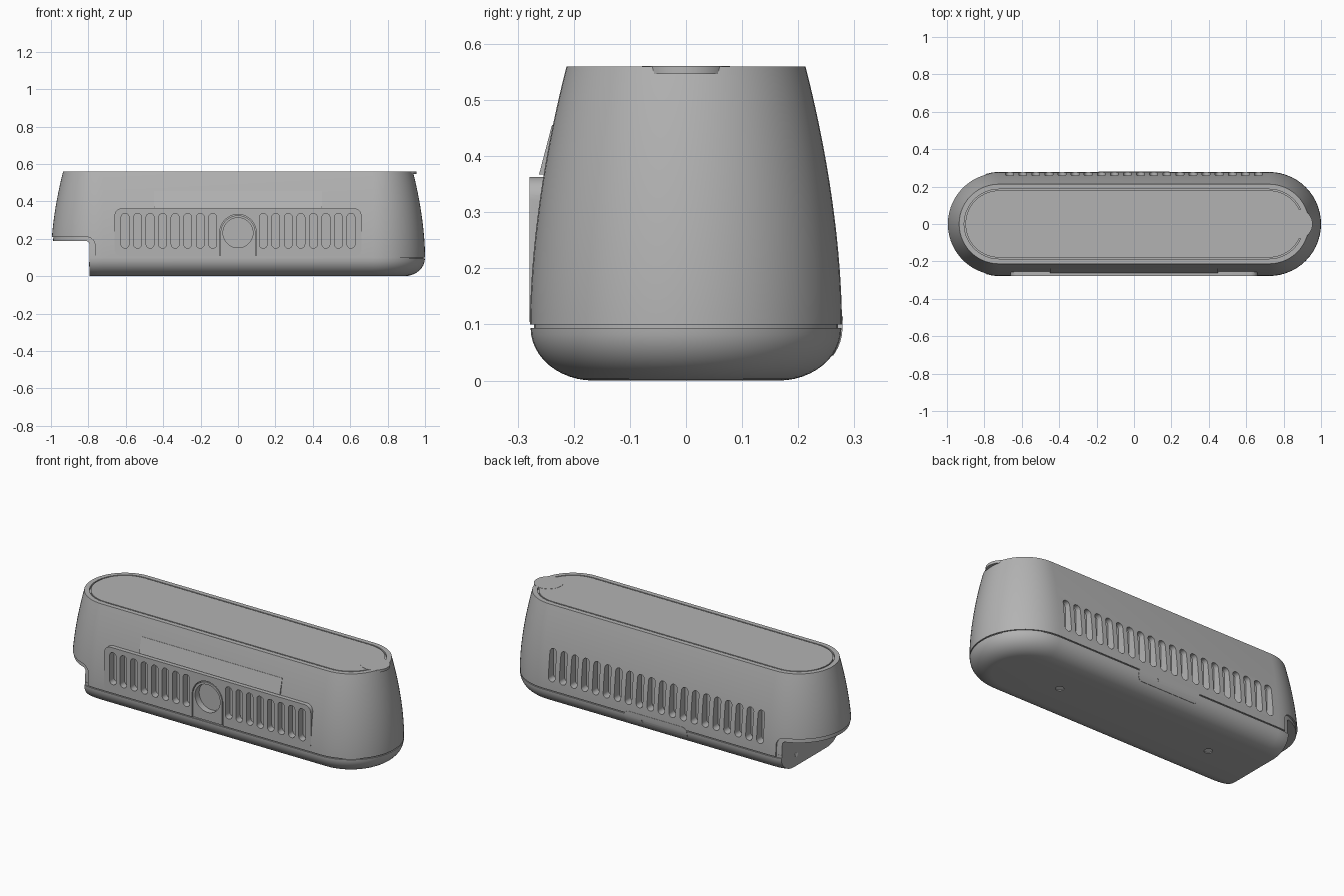
import bpy, bmesh, math
from mathutils import Vector

cube = bpy.data.objects.get("Cube")
if cube:
    bpy.data.objects.remove(cube, do_unlink=True)

STRAIGHT = 0.722   # half length of the straight sides
TOP = 0.56
SEAM = 0.1


def material(name, value):
    m = bpy.data.materials.new(name)
    m.use_nodes = True
    color = (value, value, value, 1)
    m.diffuse_color = color
    m.node_tree.nodes["Principled BSDF"].inputs["Base Color"].default_value = color
    return m


GREY = material("mid grey", 0.45)
PALE = material("pale grey", 0.75)


def finish(bm, name, mat):
    bmesh.ops.recalc_face_normals(bm, faces=bm.faces)
    mesh = bpy.data.meshes.new(name)
    bm.to_mesh(mesh)
    bm.free()
    mesh.materials.append(mat)
    obj = bpy.data.objects.new(name, mesh)
    bpy.context.collection.objects.link(obj)
    return obj


def bridge(bm, rings):
    n = len(rings[0])
    for a, b in zip(rings, rings[1:]):
        for i in range(n):
            bm.faces.new((a[i], a[(i + 1) % n], b[(i + 1) % n], b[i]))
    bm.faces.new(rings[0])
    bm.faces.new(rings[-1])


def loft(name, profile, mat=GREY, n=28):
    """Stack pill-shaped rings given as (half width, height)."""
    bm = bmesh.new()
    rings = []
    for r, z in profile:
        ring = []
        for side in (1, -1):
            for i in range(n + 1):
                a = math.pi * (i / n - 0.5)
                ring.append(bm.verts.new((side * (STRAIGHT + r * math.cos(a)),
                                          side * r * math.sin(a), z)))
        rings.append(ring)
    bridge(bm, rings)
    return finish(bm, name, mat)


def prism(name, outlines, lo, hi, axis="y", mat=GREY):
    """Extrude flat outlines along one axis."""
    place = {"x": lambda p, d: (d, p[0], p[1]),
             "y": lambda p, d: (p[0], d, p[1]),
             "z": lambda p, d: (p[0], p[1], d)}[axis]
    bm = bmesh.new()
    for pts in outlines:
        bridge(bm, [[bm.verts.new(place(p, d)) for p in pts] for d in (lo, hi)])
    return finish(bm, name, mat)


def rounded(x0, x1, z0, z1, r, n=8):
    pts = []
    corners = ((x1 - r, z1 - r), (x0 + r, z1 - r), (x0 + r, z0 + r), (x1 - r, z0 + r))
    for k, (cx, cz) in enumerate(corners):
        for i in range(n + 1):
            a = math.pi / 2 * (k + i / n)
            pts.append((cx + r * math.cos(a), cz + r * math.sin(a)))
    return pts


def circle(cx, cy, r, n=40):
    return [(cx + r * math.cos(math.tau * i / n), cy + r * math.sin(math.tau * i / n))
            for i in range(n)]


def arch(w, bottom, n=32):
    arc = [(w * math.cos(math.pi * i / n), 0.232 + w * math.sin(math.pi * i / n))
           for i in range(n + 1)]
    return [(w, bottom)] + arc + [(-w, bottom)]


def combine(obj, other, op="DIFFERENCE", keep=False):
    mod = obj.modifiers.new("cut", "BOOLEAN")
    mod.operation, mod.object, mod.solver = op, other, "EXACT"
    bpy.context.view_layer.objects.active = obj
    bpy.ops.object.modifier_apply(modifier=mod.name)
    if not keep:
        bpy.data.objects.remove(other, do_unlink=True)


def shell_radius(z):
    return 0.278 - 0.065 * max(0, (z - SEAM) / (TOP - SEAM)) ** 1.8


def base_profile(grow=0.0, n=12):
    return [(0.165 + grow + 0.112 * math.sin(math.pi / 2 * i / n),
             0.094 * (1 - math.cos(math.pi / 2 * i / n))) for i in range(n + 1)]


def heights(a, b, n):
    return [a + (b - a) * i / n for i in range(n + 1)]


# Upper shell, with the lid outline grooved into its top
wall = [(shell_radius(z), z) for z in heights(SEAM, TOP, 24)]
lid = [(0.186, TOP), (0.186, TOP - 0.012), (0.179, TOP - 0.012), (0.179, TOP)]
shell = loft("upper_shell", wall + lid)

# Upright front panel carrying the vents
panel = prism("front_panel", [rounded(-0.66, 0.66, 0.104, 0.363, 0.04)], -0.2785, -0.2)
combine(shell, panel, "UNION")

# Vent slots, front in two banks and back in one row
front_x = [s * (0.135 + 0.067 * i) for s in (1, -1) for i in range(8)]
back_x = [0.07 * (i - 9.5) for i in range(20)]


def slots(xs):
    return [rounded(x - 0.021, x + 0.021, 0.15, 0.335, 0.0205) for x in xs]


combine(shell, prism("front_slots", slots(front_x), -0.35, -0.238))
combine(shell, prism("back_slots", slots(back_x), 0.228, 0.35))

# Seat for the round port, and the larger corner notch
combine(shell, prism("port_seat", [arch(0.098, 0.05)], -0.35, -0.23))
combine(shell, prism("outer_notch", [rounded(-1.3, -0.765, -0.3, 0.21, 0.045)], -0.5, 0.5))

# Arched port housing with a round recess
port = prism("port_housing", [arch(0.093, 0.103)], -0.278, -0.225)
combine(port, prism("port_hole", [circle(0, 0.232, 0.08)], -0.35, -0.24))

# Thin sloping plate above the front panel
plate = prism("front_plate", [[(-0.262, 0.367), (-0.239, 0.455),
                               (-0.215, 0.455), (-0.23, 0.367)]], -0.45, 0.45, "x")

# Rounded base with a recessed seam
base = loft("base", base_profile() + [(0.271, 0.094), (0.271, 0.11)])
notch = prism("inner_notch", [rounded(-1.3, -0.795, -0.3, 0.187, 0.015)], -0.5, 0.5)
combine(base, notch, keep=True)
holes = [circle(x, 0, 0.022, 24) for x in (-0.49, 0.49)]
combine(base, prism("screw_holes", holes, -0.1, 0.012, "z"))

# Inner lip that lines the corner notch
lip = loft("notch_lip", [(shell_radius(z) - 0.008, z) for z in heights(0.102, 0.3, 10)])
combine(lip, notch)
combine(lip, prism("lip_trim", [rounded(-0.72, 1.3, -0.2, 0.6, 0.01)], -0.5, 0.5))

# Flush cover on the lower back, following the body curve
cover = loft("back_cover", base_profile(0.002) + [(0.28, 0.13)])
combine(cover, prism("cover_outline", [rounded(-0.2, 0.2, 0.045, 0.114, 0.03)], 0.2, 0.4),
        "INTERSECT")
combine(cover, prism("cover_pinhole", [circle(0.08, 0.08, 0.009, 16)], 0.265, 0.4))

# Finger tab of the lid
tab = prism("lid_tab", [circle(0.877, 0, 0.078)], TOP - 0.014, TOP + 0.001, "z")

# Screws under the base and on the notch wall
screws = prism("base_screws", [circle(x, 0, 0.0215, 24) for x in (-0.49, 0.49)],
               0.004, 0.014, "z", PALE)
wall_screws = prism("notch_screws", [circle(y, 0.065, 0.012, 20) for y in (-0.13, 0.13)],
                    -0.797, -0.79, "x", PALE)

# Smooth curves, crisp edges
bpy.ops.object.select_all(action="DESELECT")
parts = [shell, port, plate, base, lip, cover, tab, screws, wall_screws]
for part in parts:
    part.select_set(True)
bpy.context.view_layer.objects.active = shell
bpy.ops.object.shade_smooth_by_angle(angle=math.radians(30))
